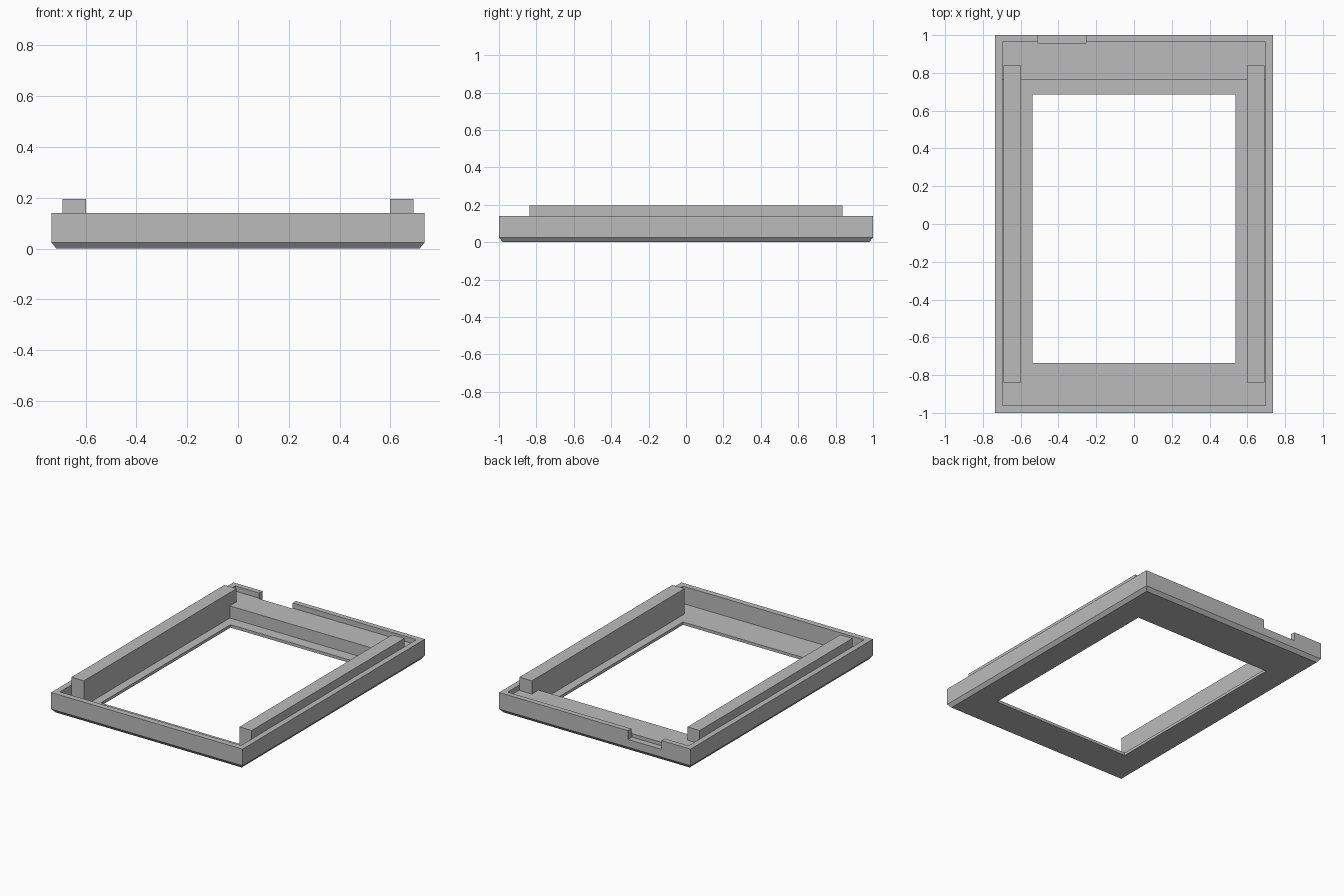
import bpy
import bmesh

cube = bpy.data.objects.get("Cube")
if cube:
    bpy.data.objects.remove(cube, do_unlink=True)

grey = bpy.data.materials.new("plain grey")
grey.use_nodes = True
COLOUR = (0.5, 0.5, 0.5, 1)
grey.diffuse_color = COLOUR
grey.node_tree.nodes["Principled BSDF"].inputs["Base Color"].default_value = COLOUR


def add_rings(name, rings, closed):
    """Loft rectangles given as (x0, x1, y0, y1, z); closed joins last to first."""
    bm = bmesh.new()
    loops = []
    for x0, x1, y0, y1, z in rings:
        corners = ((x0, y0), (x1, y0), (x1, y1), (x0, y1))
        loops.append([bm.verts.new((x, y, z)) for x, y in corners])
    pairs = list(zip(loops, loops[1:]))
    if closed:
        pairs.append((loops[-1], loops[0]))
    else:
        bm.faces.new(loops[0])
        bm.faces.new(loops[-1])
    for a, b in pairs:
        for i in range(4):
            j = (i + 1) % 4
            bm.faces.new((a[i], a[j], b[j], b[i]))
    bmesh.ops.recalc_face_normals(bm, faces=bm.faces)
    mesh = bpy.data.meshes.new(name)
    bm.to_mesh(mesh)
    bm.free()
    mesh.materials.append(grey)
    obj = bpy.data.objects.new(name, mesh)
    bpy.context.collection.objects.link(obj)
    return obj


def add_box(name, x0, x1, y0, y1, z0, z1):
    return add_rings(name, [(x0, x1, y0, y1, z0), (x0, x1, y0, y1, z1)], False)


FLOOR, RIM = 0.02, 0.14
outer = (-0.735, 0.735, -1, 1)
base = (-0.715, 0.715, -0.98, 0.98)
cavity = (-0.696, 0.696, -0.96, 0.964)
window = (-0.538, 0.538, -0.735, 0.685)

# Tray frame: chamfered underside, raised rim, open window
tray = add_rings("tray_frame", [
    (*window, 0), (*base, 0), (*outer, 0.025), (*outer, RIM),
    (*cavity, RIM), (*cavity, FLOOR), (*window, FLOOR)], True)

# Raised shelf along the back
shelf = add_box("back_shelf", -0.696, 0.696, 0.764, 0.964, FLOOR - 0.005, 0.104)

# Side rails standing above the rim
for name, x0, x1 in (("left_rail", 0.598, 0.692), ("right_rail", -0.692, -0.598)):
    add_box(name, x0, x1, -0.838, 0.838, FLOOR - 0.005, 0.196)

# Notch through the back rim
cutter = add_box("notch_cutter", -0.512, -0.255, 0.958, 1.1, 0.079, 0.3)
cutter.hide_render = True
for obj in (tray, shelf):
    mod = obj.modifiers.new("notch", "BOOLEAN")
    mod.operation = "DIFFERENCE"
    mod.solver = "EXACT"
    mod.object = cutter
    bpy.context.view_layer.objects.active = obj
    bpy.ops.object.modifier_apply(modifier=mod.name)
bpy.data.objects.remove(cutter, do_unlink=True)
